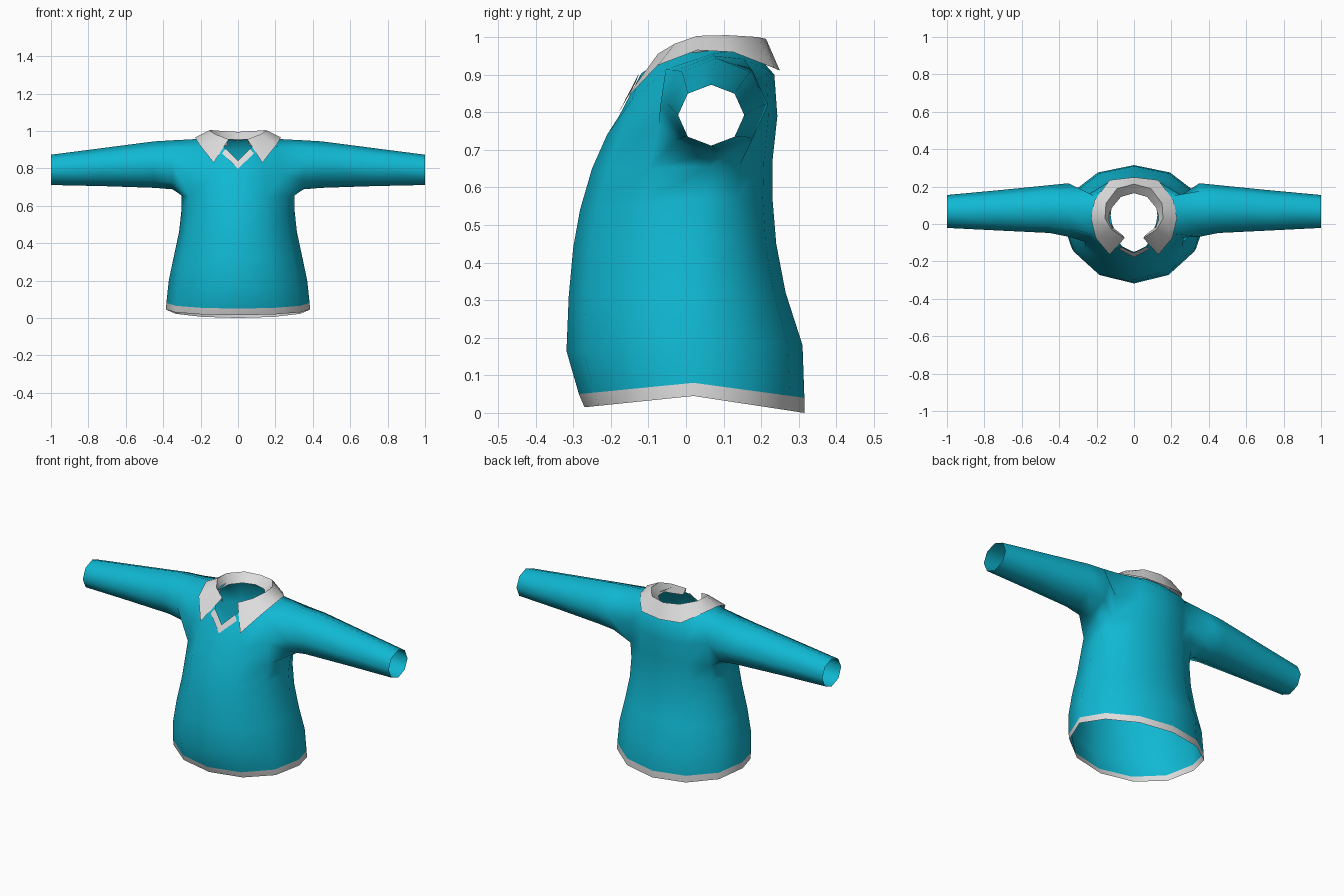
import bpy, bmesh, math
from mathutils import Vector

if "Cube" in bpy.data.objects:
    bpy.data.objects.remove(bpy.data.objects["Cube"])


def material(name, rgb):
    m = bpy.data.materials.new(name)
    m.diffuse_color = (*rgb, 1)
    m.use_nodes = True
    m.node_tree.nodes["Principled BSDF"].inputs["Base Color"].default_value = m.diffuse_color
    return m


TEAL = material("teal cloth", (0.005, 0.48, 0.65))
WHITE = material("off white trim", (0.72, 0.72, 0.72))


def finish(bm, name, mats, angle=50):
    me = bpy.data.meshes.new(name)
    bm.to_mesh(me)
    bm.free()
    for m in mats:
        me.materials.append(m)
    ob = bpy.data.objects.new(name, me)
    bpy.context.collection.objects.link(ob)
    bpy.ops.object.select_all(action='DESELECT')
    ob.select_set(True)
    bpy.context.view_layer.objects.active = ob
    bpy.ops.object.shade_smooth_by_angle(angle=math.radians(angle))
    return ob


# Torso rings: half width, side (y, z), front (y, z), back (y, z), z falloff
RINGS = [
    (.385, (.02, .045), (-.27, .015), (.315, .0), 1),
    (.383, (.02, .08), (-.285, .05), (.315, .04), 1),
    (.37, (.02, .20), (-.318, .165), (.31, .18), 1),
    (.345, (.02, .32), (-.312, .31), (.265, .32), 1),
    (.315, (.03, .46), (-.30, .44), (.24, .45), 1),
    (.303, (.04, .57), (-.282, .54), (.23, .57), 1),
    (.302, (.06, .655), (-.25, .65), (.23, .67), 1),
    (.29, (.065, .80), (-.21, .74), (.243, .79), 1),
    (.25, (.07, .955), (-.178, .79), (.235, .90), 2),
    (.13, (.08, .965), (-.15, .838), (.19, .95), 5),
]
COLS = 12


def ring_point(ring, col):
    w, side, front, back, p = ring
    a = 2 * math.pi * col / COLS
    c = math.cos(a)
    end = front if c > 0 else back
    k = abs(c)
    return Vector((w * math.sin(a),
                   side[0] + (end[0] - side[0]) * k,
                   side[1] + (end[1] - side[1]) * k ** p))


bm = bmesh.new()
grid = [[bm.verts.new(ring_point(r, c)) for c in range(COLS)] for r in RINGS]
for r in range(len(RINGS) - 1):
    for c in range(COLS):
        if r in (6, 7) and c in (2, 3, 8, 9):      # armholes stay open
            continue
        d = (c + 1) % COLS
        f = bm.faces.new((grid[r][c], grid[r][d], grid[r + 1][d], grid[r + 1][c]))
        f.material_index = 1 if r == 0 else 0      # hem band

# Sleeves: x, centre y, centre z, radius y, radius z
SLEEVE = [(.35, .075, .819, .143, .131), (.45, .08, .82, .128, .124),
          (.72, .073, .807, .108, .102), (1.0, .067, .792, .088, .081)]
LOOP = [(6, 2), (6, 3), (6, 4), (7, 4), (8, 4), (8, 3), (8, 2), (7, 2)]
for s in (1, -1):
    prev = [grid[r][c if s > 0 else COLS - c] for r, c in LOOP]
    for x, cy, cz, ry, rz in SLEEVE:
        cur = []
        for k in range(8):
            t = math.radians(225 + 45 * k)
            cur.append(bm.verts.new((s * x, cy + ry * math.cos(t), cz + rz * math.sin(t))))
        for k in range(8):
            j = (k + 1) % 8
            q = (prev[k], prev[j], cur[j], cur[k])
            bm.faces.new(q if s > 0 else q[::-1])
        prev = cur
bmesh.ops.recalc_face_normals(bm, faces=bm.faces[:])
finish(bm, "shirt_body", [TEAL, WHITE], 60)

# Collar stations from the back to the front: base, fold, outer edge
COLLAR = [
    ((0, .165, .955), (0, .213, .995), (0, .25, .91)),
    ((.07, .145, .955), (.09, .19, 1.0), (.13, .235, .917)),
    ((.12, .085, .955), (.15, .11, 1.005), (.212, .125, .96)),
    ((.128, .02, .95), (.155, .03, 1.003), (.23, .03, .965)),
    ((.105, -.025, .93), (.12, -.03, .982), (.205, -.075, .925)),
    ((.06, -.06, .92), (.05, -.075, .955), (.13, -.165, .83)),
]
bm = bmesh.new()
stations = [[(-x, y, z) for x, y, z in st] for st in COLLAR[:0:-1]] + COLLAR
rows = [[bm.verts.new(p) for p in st] for st in stations]
for a, b in zip(rows, rows[1:]):
    for i in range(2):
        bm.faces.new((a[i], a[i + 1], b[i + 1], b[i]))
bmesh.ops.recalc_face_normals(bm, faces=bm.faces[:])
finish(bm, "collar", [WHITE], 45)

# White trim along the V neck
bm = bmesh.new()
strip = []
for c, t in ((-1, .35), (0, .85), (1, .35)):
    top, low = ring_point(RINGS[9], c), ring_point(RINGS[8], c)
    off = Vector((0, -.005, .002))
    strip.append((bm.verts.new(top + off), bm.verts.new(top.lerp(low, t) + off)))
for a, b in zip(strip, strip[1:]):
    bm.faces.new((a[0], a[1], b[1], b[0]))
finish(bm, "neck_trim", [WHITE])
